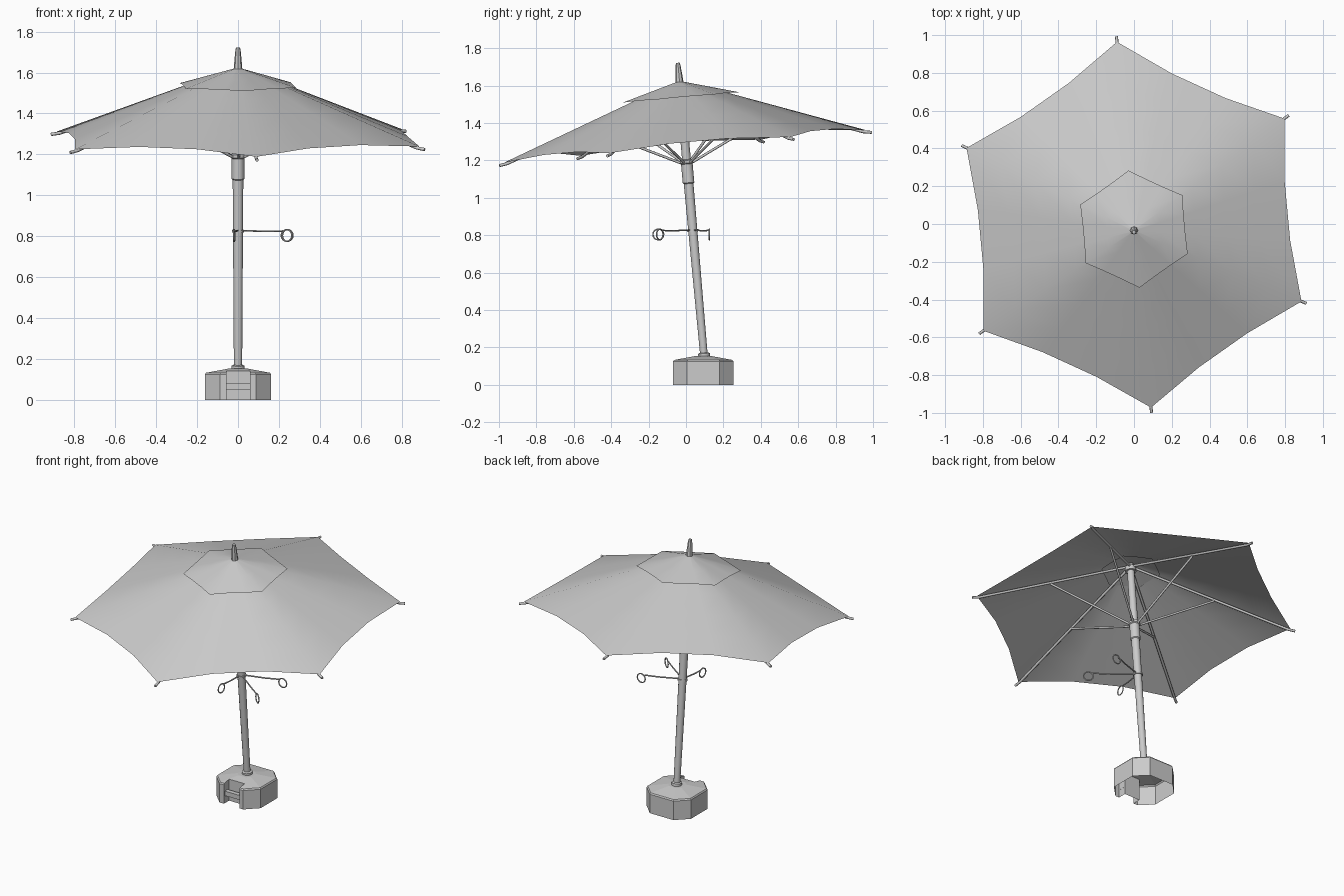
import bpy, bmesh, math
from mathutils import Vector, Matrix

if "Cube" in bpy.data.objects:
    bpy.data.objects.remove(bpy.data.objects["Cube"])

grey = bpy.data.materials.new("plain_grey")
grey.diffuse_color = (0.6, 0.6, 0.6, 1)
grey.use_nodes = True
grey.node_tree.nodes["Principled BSDF"].inputs["Base Color"].default_value = grey.diffuse_color

# Tilted frame shared by the pole and everything fixed to it
TILT = Matrix.Translation((0, 0.11, 0)) @ Matrix.Rotation(math.radians(5.1), 4, 'X')
CORNERS = [math.radians(-84.7 + 60 * k) for k in range(6)]


def finish(name, bm, matrix=None, smooth=35):
    mesh = bpy.data.meshes.new(name)
    bm.to_mesh(mesh)
    bm.free()
    obj = bpy.data.objects.new(name, mesh)
    bpy.context.collection.objects.link(obj)
    mesh.materials.append(grey)
    if matrix is not None:
        obj.matrix_world = matrix
    if smooth:
        bpy.ops.object.select_all(action='DESELECT')
        obj.select_set(True)
        bpy.context.view_layer.objects.active = obj
        bpy.ops.object.shade_smooth_by_angle(angle=math.radians(smooth))
    return obj


def loft(bm, rings, closed=True, cap=False):
    """Join rings of points with quads."""
    rows = [[bm.verts.new(p) for p in ring] for ring in rings]
    n = len(rows[0])
    for a, b in zip(rows, rows[1:]):
        for i in range(n if closed else n - 1):
            j = (i + 1) % n
            bm.faces.new((a[i], a[j], b[j], b[i]))
    if cap:
        bm.faces.new(rows[0][::-1])
        bm.faces.new(rows[-1])


def turned(name, profile, sides=12, matrix=TILT):
    bm = bmesh.new()
    loft(bm, [[(r * math.cos(2 * math.pi * i / sides), r * math.sin(2 * math.pi * i / sides), z)
               for i in range(sides)] for r, z in profile], cap=True)
    return finish(name, bm, matrix)


def rod(name, points, radius, matrix=TILT, cyclic=False, res=2):
    cu = bpy.data.curves.new(name, 'CURVE')
    cu.dimensions = '3D'
    cu.bevel_depth = radius
    cu.bevel_resolution = res
    cu.use_fill_caps = True
    sp = cu.splines.new('POLY')
    sp.points.add(len(points) - 1)
    for p, co in zip(sp.points, points):
        p.co = (*co, 1)
    sp.use_cyclic_u = cyclic
    tmp = bpy.data.objects.new(name + "_path", cu)
    bpy.context.collection.objects.link(tmp)
    bpy.context.view_layer.update()
    mesh = bpy.data.meshes.new_from_object(tmp.evaluated_get(bpy.context.evaluated_depsgraph_get()))
    bpy.data.objects.remove(tmp)
    bm = bmesh.new()
    bm.from_mesh(mesh)
    bpy.data.meshes.remove(mesh)
    return finish(name, bm, matrix, 50)


def polar(r, a, z):
    return Vector((r * math.cos(a), r * math.sin(a), z))


def rim_loop(radius, z, scallop, lift):
    """Hexagon with three segments per side, pulled in between the corners."""
    pts = []
    for k in range(6):
        a = polar(radius, CORNERS[k], z)
        b = polar(radius, CORNERS[(k + 1) % 6], z)
        pts.append(a)
        for t in (1 / 3, 2 / 3):
            p = a.lerp(b, t)
            pts.append(Vector((p.x * (1 - scallop), p.y * (1 - scallop), z + lift)))
    return pts


# Canopy cloth and the raised vent cap above it
rim = rim_loop(0.976, 1.28, 0.035, 0.022)
inner = rim_loop(0.18, 1.572, 0.0, 0.003)
bm = bmesh.new()
loft(bm, [[o.lerp(i, t) for o, i in zip(rim, inner)] for t in (0, 0.25, 0.5, 0.75, 1)])
finish("canopy", bm, TILT, 60)

vent_edge = rim_loop(0.313, 1.543, 0.01, 0.002)
vent_top = rim_loop(0.015, 1.627, 0.0, 0.0)
bm = bmesh.new()
loft(bm, [[o.lerp(i, t) for o, i in zip(vent_edge, vent_top)] for t in (0, 0.5, 1)])
finish("vent_cap", bm, TILT, 60)

# Ribs under the cloth, with struts down to the runner
for a in CORNERS:
    rod("rib", [polar(0.02, a, 1.605), polar(0.96, a, 1.273), polar(1.004, a, 1.266)], 0.008)
    rod("strut", [polar(0.025, a, 1.19), polar(0.51, a, 1.425)], 0.007)

# Pole, runner, hub and finial
turned("pole", [(0.020, 0.13), (0.026, 1.09)])
turned("upper_pole", [(0.024, 1.08), (0.022, 1.615)])
turned("runner", [(0.026, 1.08), (0.031, 1.085), (0.031, 1.185), (0.036, 1.19), (0.036, 1.205), (0.026, 1.21)])
turned("top_hub", [(0.034, 1.575), (0.034, 1.605)])
turned("finial", [(0.022, 1.61), (0.020, 1.64), (0.013, 1.715), (0.010, 1.729)], 8)
turned("base_collar", [(0.032, 0.145), (0.032, 0.168), (0.024, 0.172)])

# Hooks: a clamp on the pole with three arms ending in upright rings
turned("hook_clamp", [(0.030, 0.822), (0.030, 0.834)])
centre = Vector((0, 0.036, 0.828))
for x, y in ((0.24, 0.125), (0.24, -0.14), (-0.018, -0.148)):
    end = Vector((x, y, 0.804))
    d = Vector((x, y - centre.y, 0)).normalized()
    up = Vector((0, 0, 1))
    start = centre + d * 0.024
    meet = end + (up * 0.75 - d * 0.66) * 0.029
    rod("hook_arm", [start, start.lerp(meet, 0.6) - up * 0.003, meet], 0.0045, None, res=1)
    # rings on the outer arms turn slightly towards the front and side axes
    face = Vector((1, 0, 0)) if y > 0 else d
    rod("hook_ring", [end + (face * math.cos(t) + up * math.sin(t)) * 0.029
                      for t in (2 * math.pi * i / 16 for i in range(16))], 0.004, None, True, 1)

# Base: chamfered block with a sloped top and a front handle recess
CY = 0.0925


def octagon(s, z):
    h, c = 0.162 * s, 0.075 * s
    k = h - c
    pts = []
    for sx, sy, first in ((1, 1, 0), (-1, 1, 1), (-1, -1, 0), (1, -1, 1)):
        pair = [(sx * h, sy * k), (sx * k, sy * h)]
        pts += pair[::-1] if first else pair
    return [(x, y + CY, z) for x, y in pts]


bm = bmesh.new()
loft(bm, [octagon(1, 0), octagon(1, 0.125), octagon(0.965, 0.133), octagon(0.3, 0.153)], cap=True)
bmesh.ops.recalc_face_normals(bm, faces=bm.faces)
base = finish("base", bm, None, 0)


def box(name, lo, hi):
    bm = bmesh.new()
    bmesh.ops.create_cube(bm, size=1)
    lo, hi = Vector(lo), Vector(hi)
    for v in bm.verts:
        v.co = Vector([(lo[i] + hi[i]) / 2 + v.co[i] * (hi[i] - lo[i]) for i in range(3)])
    return finish(name, bm, None, 0)


cutter = box("recess_cutter", (-0.055, -0.2, -0.1), (0.058, -0.015, 0.3))
cutter.hide_render = True
cutter.hide_set(True)
mod = base.modifiers.new("recess", 'BOOLEAN')
mod.operation = 'DIFFERENCE'
mod.solver = 'EXACT'
mod.object = cutter
bpy.context.view_layer.objects.active = base
bpy.ops.object.modifier_apply(modifier="recess")
bpy.data.objects.remove(cutter)

# Open underside
bm = bmesh.new()
bm.from_mesh(base.data)
bmesh.ops.delete(bm, geom=[f for f in bm.faces if f.calc_center_median().z < 0.001], context='FACES')
bm.to_mesh(base.data)
bm.free()
box("base_handle", (-0.056, -0.06, 0.05), (0.059, -0.03, 0.08))
